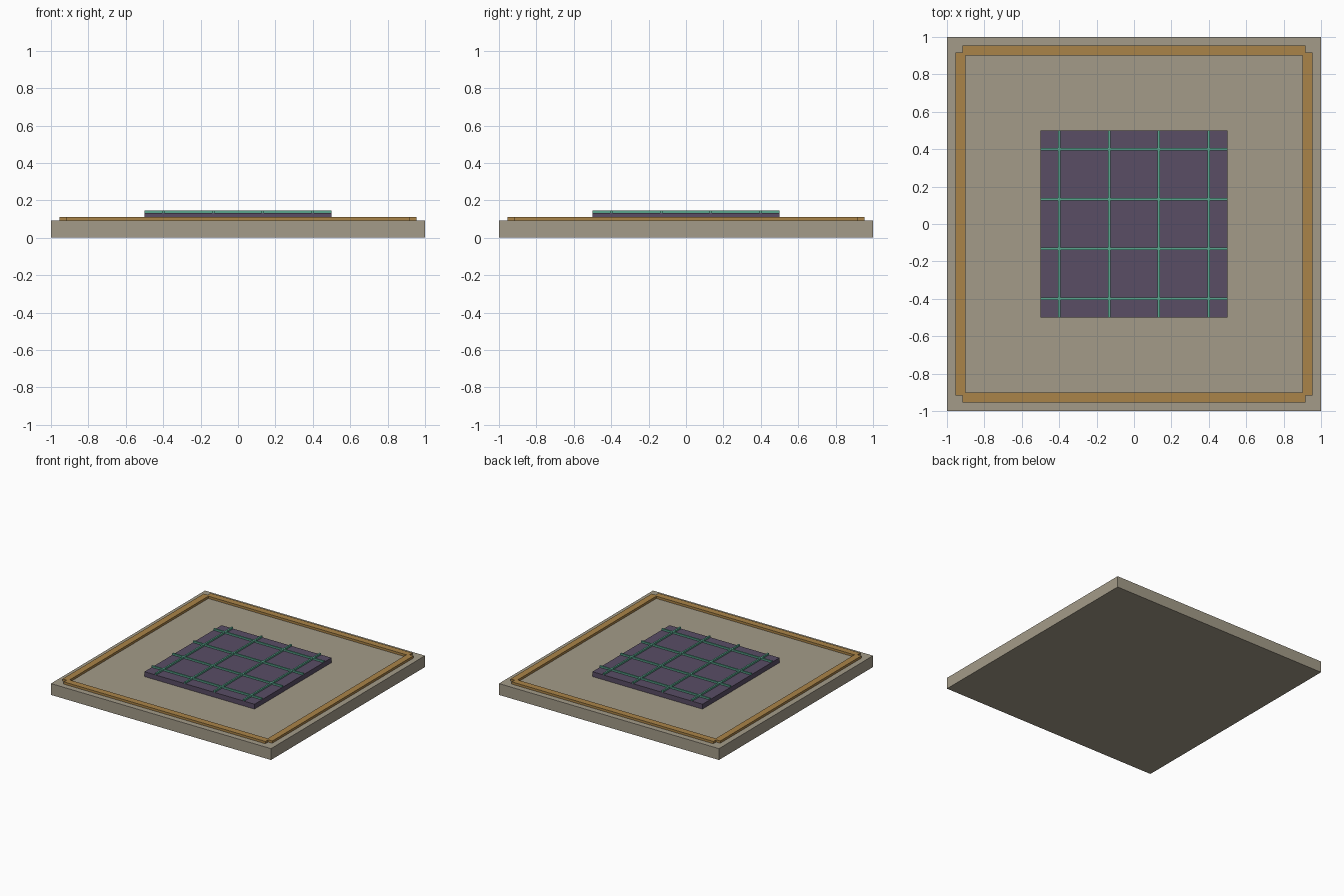
import bpy

if "Cube" in bpy.data.objects:
    bpy.data.objects.remove(bpy.data.objects["Cube"])


def material(name, rgb):
    m = bpy.data.materials.new(name)
    m.diffuse_color = (*rgb, 1)
    m.use_nodes = True
    m.node_tree.nodes["Principled BSDF"].inputs["Base Color"].default_value = m.diffuse_color
    return m


def box(name, x, y, z0, z1, sx, sy, mat):
    bpy.ops.mesh.primitive_cube_add(size=1, location=(x, y, (z0 + z1) / 2))
    o = bpy.context.object
    o.name = name
    o.scale = (sx, sy, z1 - z0)
    bpy.ops.object.transform_apply(location=False, rotation=False, scale=True)
    o.data.materials.append(mat)
    return o


stone = material("stone", (0.37, 0.33, 0.25))
brass = material("brass", (0.40, 0.23, 0.065))
purple = material("dark_purple", (0.10, 0.075, 0.13))
teal = material("teal", (0.10, 0.38, 0.27))

BASE, PLATE, TOP = 0.0933, 0.1333, 0.1467

# Floor slab
box("floor_slab", 0, 0, 0, BASE, 2, 2, stone)

# Raised border strips, notched where they meet at the corners
for s, side in ((-1, "low"), (1, "high")):
    box(f"border_x_{side}", 0, s * 0.9267, BASE, 0.112, 1.8333, 0.0533, brass)
    box(f"border_y_{side}", s * 0.9267, 0, BASE, 0.112, 0.0533, 1.8333, brass)

# Central panel
box("center_panel", 0, 0, BASE, PLATE, 1, 1, purple)

# Grid bars on the panel
for i in range(4):
    p = -0.4 + i * 0.8 / 3
    box(f"grid_bar_x_{i + 1}", 0, p, PLATE, TOP, 1, 0.0133, teal)
    box(f"grid_bar_y_{i + 1}", p, 0, PLATE, TOP, 0.0133, 1, teal)
